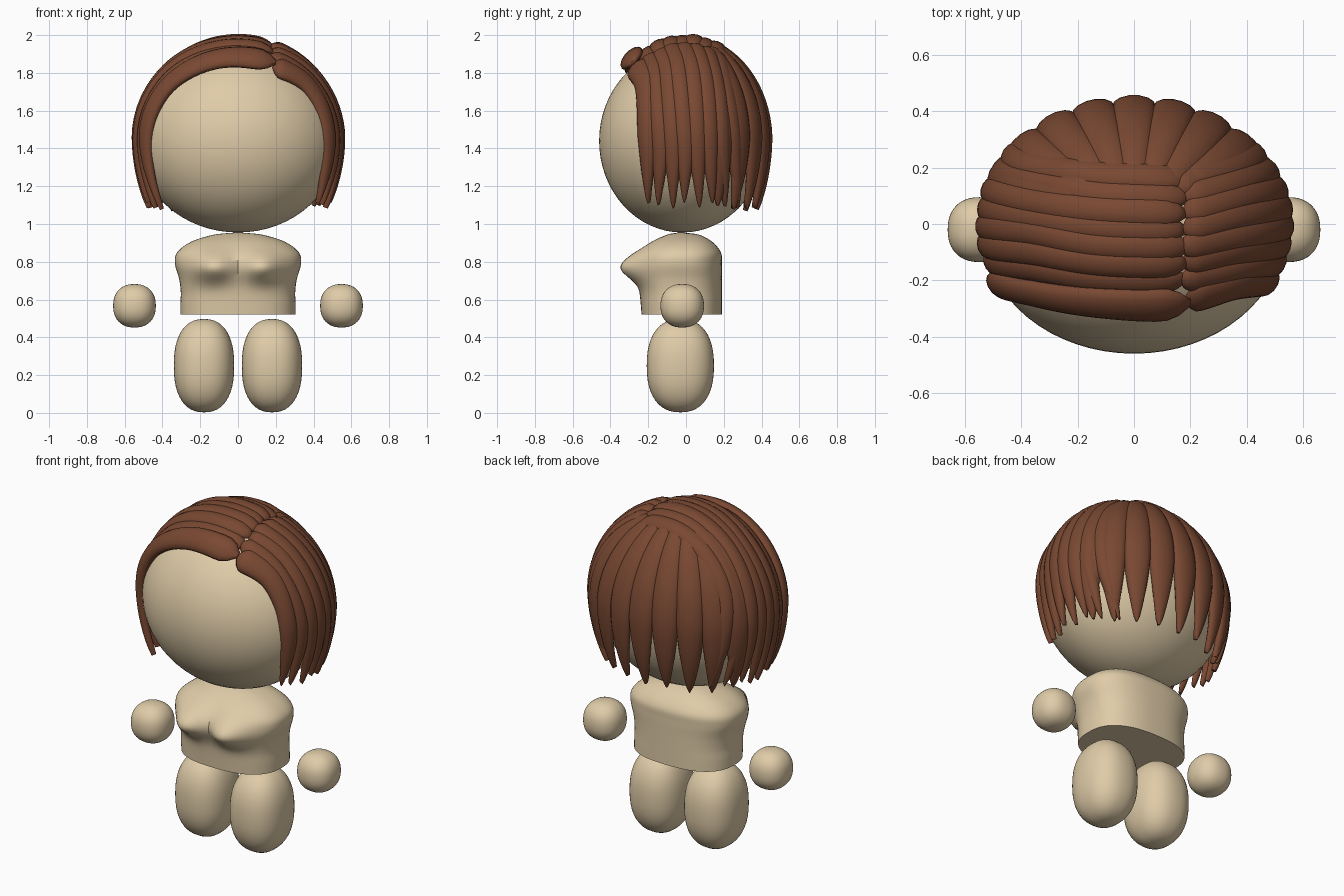
import bpy, bmesh, math, random
from mathutils import Vector

if "Cube" in bpy.data.objects:
    bpy.data.objects.remove(bpy.data.objects["Cube"])
random.seed(4)

def material(name, col):
    m = bpy.data.materials.new(name)
    m.diffuse_color = (*col, 1)
    m.use_nodes = True
    m.node_tree.nodes["Principled BSDF"].inputs["Base Color"].default_value = m.diffuse_color
    return m

SKIN = material("skin", (0.74, 0.60, 0.39))
HAIR = material("hair", (0.19, 0.065, 0.032))

def loft(name, rings, mat, angle=50):
    """Skin a list of closed rings and cap both ends."""
    bm = bmesh.new()
    vs = [[bm.verts.new(p) for p in r] for r in rings]
    n = len(vs[0])
    for a, b in zip(vs, vs[1:]):
        for i in range(n):
            j = (i + 1) % n
            bm.faces.new((a[i], a[j], b[j], b[i]))
    bm.faces.new(vs[0][::-1])
    bm.faces.new(vs[-1])
    bmesh.ops.recalc_face_normals(bm, faces=bm.faces)
    me = bpy.data.meshes.new(name)
    bm.to_mesh(me)
    bm.free()
    ob = bpy.data.objects.new(name, me)
    bpy.context.collection.objects.link(ob)
    me.materials.append(mat)
    bpy.ops.object.select_all(action='DESELECT')
    ob.select_set(True)
    bpy.context.view_layer.objects.active = ob
    bpy.ops.object.shade_smooth_by_angle(angle=math.radians(angle))
    return ob

def power(v, e):
    return math.copysign(abs(v) ** e, v)

def blob(name, c, r, e=1.0, n=48):
    """Superellipsoid: e below 1 gives a boxier shape."""
    rings = []
    for k in range(n // 2 + 1):
        a = math.pi * (min(max(k, 0.02), n / 2 - 0.02) / (n / 2) - 0.5)
        ca, sa = power(math.cos(a), e), power(math.sin(a), e)
        rings.append([(c[0] + r[0] * ca * power(math.cos(b), e),
                       c[1] + r[1] * ca * power(math.sin(b), e),
                       c[2] + r[2] * sa)
                      for b in (2 * math.pi * i / n for i in range(n))])
    return loft(name, rings, SKIN)

def catmull(p, t):
    """Point at t in 0..1 on a smooth path through p."""
    q = [2 * p[0] - p[1]] + p + [2 * p[-1] - p[-2]]
    s = t * (len(p) - 1)
    i = min(int(s), len(p) - 2)
    f = s - i
    a, b, c, d = q[i:i + 4]
    return 0.5 * (2 * b + (c - a) * f + (2 * a - 5 * b + 4 * c - d) * f * f
                  + (3 * b - a - 3 * c + d) * f ** 3)

# Head, hands and legs
blob("head", (0, -0.02, 1.44), (0.535, 0.44, 0.485), 1, 64)
for s, side in ((-1, "left"), (1, "right")):
    blob(side + "_hand", (s * 0.548, -0.02, 0.567), (0.113, 0.115, 0.115), 0.88)
    blob(side + "_leg", (s * 0.18, -0.03, 0.25), (0.16, 0.178, 0.247), 0.85)

# Torso: rounded profile with a flat base and two chest bulges
profile = [Vector(p) for p in (  # half width, front, back, z
    (0.305, -0.235, 0.19, 0.52), (0.305, -0.24, 0.19, 0.58), (0.303, -0.245, 0.19, 0.64),
    (0.312, -0.25, 0.19, 0.71), (0.334, -0.25, 0.19, 0.79), (0.322, -0.235, 0.185, 0.85),
    (0.25, -0.18, 0.14, 0.905), (0.13, -0.10, 0.07, 0.943), (0.01, -0.04, -0.02, 0.955))]
rings = []
for k in range(41):
    w, f, b, z = catmull(profile, k / 40)
    ring = []
    for i in range(72):
        a = 2 * math.pi * i / 72
        x = w * power(math.cos(a), 0.8)
        y = (f + b) / 2 + (b - f) / 2 * power(math.sin(a), 0.8)
        if y < 0:
            dz = (z - 0.77) / (0.075 if z < 0.77 else 0.085)
            y -= 0.105 * math.exp(-((abs(x) - 0.13) / 0.11) ** 2 - dz * dz) * min(1, -y / 0.12)
        ring.append((x, y, z))
    rings.append(ring)
loft("torso", rings, SKIN)

# Hair: tapered locks laid over an egg-shaped shell
C = Vector((0, 0, 1.44))
RX, RY, RT, RB = 0.53, 0.425, 0.527, 0.75

def shell(p):
    """Project p to the hair shell; return point and normal."""
    d = p - C
    rz = RT if d.z > 0 else RB
    u = Vector((d.x / RX, d.y / RY, d.z / rz)).normalized()
    return (C + Vector((u.x * RX, u.y * RY, u.z * rz)),
            Vector((u.x / RX, u.y / RY, u.z / rz)).normalized())

def on_top(x, y):
    return Vector((x, y, C.z + RT * math.sqrt(max(0.02, 1 - (x / RX) ** 2 - (y / RY) ** 2))))

def at_side(s, y, z):
    rz = RT if z > C.z else RB
    return Vector((s * RX * math.sqrt(max(0.02, 1 - (y / RY) ** 2 - ((z - C.z) / rz) ** 2)), y, z))

def lock(name, pts, w0, w1, thick, lift=0, steps=34, n=14):
    rings = []
    for k in range(steps + 1):
        t = k / steps
        p, nor = shell(catmull(pts, t))
        q = shell(catmull(pts, min(1, t + 0.01)))[0]
        r = shell(catmull(pts, max(0, t - 0.01)))[0]
        side = (q - r).cross(nor).normalized()
        root = math.sqrt(min(1, (t + 0.004) / 0.07))
        tip = 1 - 0.86 * max(0, (t - 0.62) / 0.38) ** 1.6
        if k == steps:
            tip *= 0.5
        w = (w0 + (w1 - w0) * min(1, t / 0.5)) * root * tip
        h = thick * root * (0.35 + 0.65 * tip)
        up = lift * (1 - 0.6 * t)
        ring = []
        for i in range(n):
            a = 2 * math.pi * i / n
            e, en = shell(p + side * w * math.cos(a))
            ring.append(e + en * (up + h * math.sin(a)))
        rings.append(ring)
    loft(name, rings, HAIR, 70)

def mix(a, b, t):
    return a + (b - a) * t

# Side locks swept from an off-centre parting
N = 8
for s, side in ((-1, "left"), (1, "right")):
    for i in range(N):
        t = i / (N - 1)
        j = random.uniform(-0.012, 0.012)
        root_x = (0.19 if s < 0 else 0.17) + j
        pts = [on_top(root_x, mix(-0.25, 0.15, t))]
        if s < 0:
            pts.append(on_top(-0.12, mix(-0.255, 0.17, t)))
        pts += [on_top(s * 0.37, mix(-0.215, 0.21, t) + j),
                at_side(s, mix(-0.2, 0.25, t), 1.44),
                at_side(s, mix(-0.2, 0.27, t) + j, 1.08 + random.uniform(0, 0.04))]
        front = i == 0
        lift = (0.045 if s < 0 else 0.02) if front else random.uniform(0, 0.01)
        lock(f"{side}_hair_lock_{i + 1}", pts, 0.072 if front else 0.055, 0.052,
             0.034, lift)

# Back locks fanned from the crown
for i in range(9):
    a = math.radians(-64 + 16 * i)
    sx, sy = math.sin(a), math.cos(a)
    pts = [on_top(0.19 * sx, 0.09 + 0.04 * sy)]
    for z in (1.80, 1.45, 1.07 + random.uniform(0, 0.03)):
        rz = RT if z > C.z else RB
        k = math.sqrt(1 - ((z - C.z) / rz) ** 2)
        pts.append(Vector((RX * sx * k, RY * sy * k, z)))
    lock(f"back_hair_lock_{i + 1}", pts, 0.05, 0.078, 0.034)
